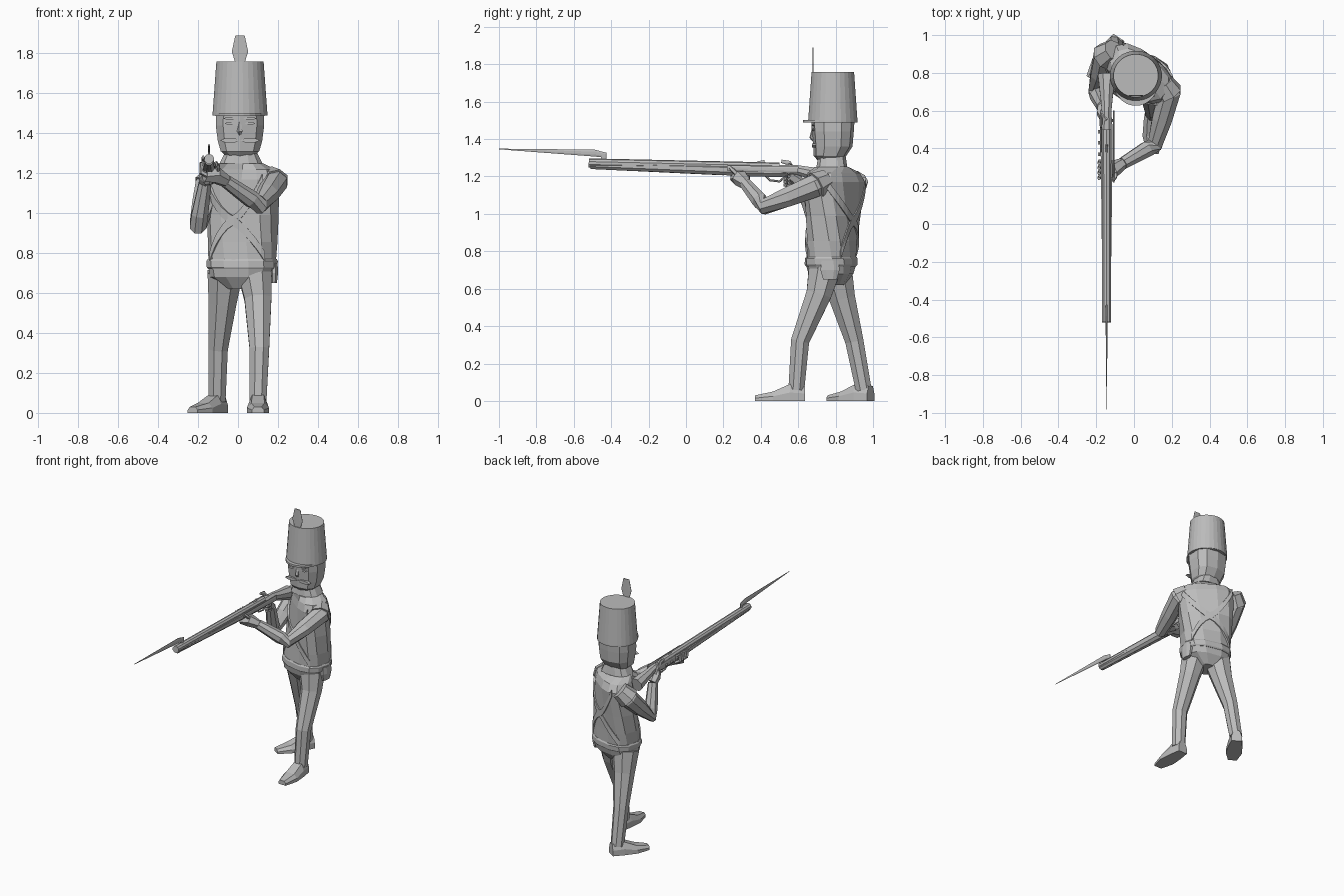
import bpy, bmesh, math
from mathutils import Vector

cube = bpy.data.objects.get("Cube")
if cube:
    bpy.data.objects.remove(cube)

grey = bpy.data.materials.new("plain_grey")
grey.use_nodes = True
grey.diffuse_color = (.5, .5, .5, 1)
grey.node_tree.nodes["Principled BSDF"].inputs["Base Color"].default_value = grey.diffuse_color


def point(x, y, z):
    return Vector((x, y, z))


def height(z):
    return point(0, 0, z)


def skin(name, rings):
    """Bridge a list of point rings and cap both ends."""
    bm = bmesh.new()
    loops = [[bm.verts.new(corner) for corner in ring] for ring in rings]
    for lower, upper in zip(loops, loops[1:]):
        for i in range(len(lower)):
            bm.faces.new((lower[i - 1], lower[i], upper[i], upper[i - 1]))
    bm.faces.new(loops[0])
    bm.faces.new(loops[-1])
    bmesh.ops.recalc_face_normals(bm, faces=bm.faces)
    mesh = bpy.data.meshes.new(name)
    bm.to_mesh(mesh)
    bm.free()
    mesh.materials.append(grey)
    part = bpy.data.objects.new(name, mesh)
    bpy.context.collection.objects.link(part)


def power(value, exponent):
    return math.copysign(abs(value) ** exponent, value)


def oval_point(centre, wide, deep, yaw, degrees, boxy=.75):
    """One point on a level, boxy oval turned by yaw."""
    angle, turn = math.radians(degrees), math.radians(yaw)
    x = wide * power(math.cos(angle), boxy)
    y = deep * power(math.sin(angle), boxy)
    across = point(math.cos(turn), math.sin(turn), 0)
    forward = point(-across.y, across.x, 0)
    return centre + across * x + forward * y


def oval(centre, wide, deep, yaw=0, sides=12, boxy=.75):
    step = 360 / sides
    return [oval_point(centre, wide, deep, yaw, step * (i + .5), boxy) for i in range(sides)]


def tube(name, path, radii, sides=8, squash=1):
    """Tapered tube along a path; squash thins it from side to side."""
    rings = []
    for i, (centre, radius) in enumerate(zip(path, radii)):
        before, after = path[max(i - 1, 0)], path[min(i + 1, len(path) - 1)]
        along = ((centre - before).normalized() + (after - centre).normalized()).normalized()
        side = point(1, 0, 0)
        side = (side - along * side.dot(along)).normalized()
        top = along.cross(side)
        angles = [math.tau * (k + .5) / sides for k in range(sides)]
        rings.append([centre + side * (radius * squash * math.cos(a)) + top * (radius * math.sin(a))
                      for a in angles])
    skin(name, rings)


def lens(name, centre, wide, high, thick):
    """Pointed plate that faces the front."""
    outline = [point(wide * math.cos(math.tau * k / 6), 0, high * math.sin(math.tau * k / 6))
               for k in range(6)]
    skin(name, [[centre + corner + point(0, shift, 0) for corner in outline]
                for shift in (-thick / 2, thick / 2)])


# Coat widens and twists upward, so that the left shoulder leads
def coat_size(f, grow=0):
    centre = point(.02, .775, .72).lerp(point(.03, .795, 1.17), f)
    return centre, .165 + .03 * f + grow, .125 - .012 * f + grow, -12 - 26 * f


neck = point(.015, .78, 1.25)
skin("coat", [oval(*coat_size(f)) for f in (0, .3, .6, 1)]
     + [oval(point(.03, .79, 1.22), .17, .1, -36), oval(neck, .11, .085, -20)])
skin("collar", [oval(neck, .11, .085), oval(neck + height(.06), .08, .075)])
skin("belt", [oval(*coat_size(f, grow)) for f, grow in ((0, .003), (.02, .009), (.09, .009), (.11, .003))])
skin("hips", [oval(*coat_size(0)), oval(point(.015, .775, .68), .155, .115, -10),
              oval(point(.01, .775, .62), .06, .07, -10)])

# Crossed belts on chest and back
for face, middle in (("front", -90), ("back", 90)):
    for label, sign in (("left", 1), ("right", -1)):
        rings = []
        for k in range(13):
            f = 1 - k / 14
            degrees = middle + sign * (58 - k * 9)
            inner = oval_point(*coat_size(f, -.01), degrees)
            outer = oval_point(*coat_size(f, .006), degrees)
            edge = height(.025)
            rings.append([inner - edge, inner + edge, outer + edge, outer - edge])
        skin(f"{face}_{label}_cross_belt", rings)

pouch, drop = point(.18, .77, .7), height(.05)
tube("hip_pouch", [pouch + drop, pouch, pouch - drop], (.05, .055, .04), squash=.4)

# Head and face
face = point(.01, .77, 0)
skull = face + point(0, .015, 0)
skin("head", [oval(centre + height(z), wide, deep, sides=10) for centre, z, wide, deep in
              ((face, 1.285, .07, .065), (face, 1.31, .1, .087), (skull, 1.36, .115, .105),
               (skull, 1.44, .126, .112), (skull, 1.5, .124, .116))])
bridge = point(.01, .69, 1.47)
tube("nose", [bridge, bridge + point(0, -.013, -.06), bridge + point(0, -.006, -.075)],
     (.014, .018, .012), sides=5, squash=.8)
for label, sign in (("left", 1), ("right", -1)):
    cheek = point(.01 + sign * .05, .685, 0)
    lens(label + "_brow", cheek + height(1.475), .035, .007, .03)
    lens(label + "_eye", cheek + height(1.45), .025, .008, .025)
    lens(label + "_moustache", cheek + height(1.365), .05, .012, .02)

# Tall hat with visor and plume
skin("hat", [oval(skull + height(z), wide, wide * .96, sides=28, boxy=1)
             for z, wide in ((1.49, .138), (1.5, .138), (1.76, .119))])
skin("visor", [oval(face + height(z), .125, .145, sides=24, boxy=1) for z in (1.488, 1.502)])
plume = point(.01, .68, 0)
skin("plume", [oval(plume + height(z), wide, .003) for z, wide in ((1.74, .02), (1.81, .042), (1.89, .024))])

# Striding legs
left_ankle, right_ankle = point(.1, .59, .06), point(-.105, .95, .06)
tube("left_leg", [point(.085, .74, .7), point(.1, .71, .57), point(.107, .61, .32), left_ankle],
     (.092, .073, .053, .046))
tube("right_leg", [point(-.065, .8, .7), point(-.078, .835, .55), point(-.1, .9, .32), right_ankle],
     (.095, .075, .053, .046))


def foot(name, ankle, toward):
    """Flat-soled shoe from behind the ankle to the toe."""
    forward = toward.normalized()
    side = point(forward.y, -forward.x, 0)
    heel = point(ankle.x, ankle.y, 0) - forward * .045
    rings = []
    for reach, tall, wide in ((0, .08, .035), (.08, .09, .048), (.17, .05, .055), (.265, .03, .03)):
        sole, left, top = heel + forward * reach, side * wide, height(tall)
        rings.append([sole - left, sole + left, sole + left + top / 2,
                      sole + left * .6 + top, sole - left * .6 + top, sole - left + top / 2])
    skin(name, rings)


foot("left_foot", left_ankle, point(0, -1, 0))
foot("right_foot", right_ankle, point(-.5, -.75, 0))


# Arms with flared shoulders
def arm(label, inside, shoulder, elbow, wrist):
    bend = elbow.lerp(wrist, .25)
    tube(label + "_arm", [inside, shoulder, elbow.lerp(shoulder, .5), elbow, bend, wrist],
         (.055, .066, .057, .045, .045, .034))
    tube(label + "_shoulder_wing", [inside, shoulder], (.06, .076))


left_wrist, right_wrist = point(-.06, .32, 1.16), point(-.165, .62, 1.15)
arm("left", point(.15, .75, 1.18), point(.185, .69, 1.15), point(.11, .42, 1.04), left_wrist)
arm("right", point(-.105, .92, 1.19), point(-.155, .885, 1.13), point(-.2, .7, .94), right_wrist)


# Musket, measured along its bore
def bore(y, lift=0, aside=0):
    return point(aside - .145, y, 1.26 - .023 * y + lift)


tube("barrel", [bore(-.52), bore(.5)], (.025, .026), sides=10)
tube("stock", [bore(-.51, -.01), bore(.3, -.02), bore(.5, -.02), bore(.59, -.01), bore(.66, -.025), bore(.79, -.05)],
     (.022, .033, .035, .027, .034, .05))
tube("ramrod", [bore(-.5, -.025), bore(.2, -.042)], (.007, .007), sides=6)
tube("lock_plate", [bore(.38, -.01, -.03), bore(.57, -.01, -.03)], (.022, .022), squash=.25)
tube("side_plate", [bore(.22, -.01, .038), bore(.6, -.01, .038)], (.015, .02), squash=.25)
tube("hammer", [bore(.56, 0, -.03), bore(.55, .025, -.03), bore(.51, .033, -.03)], (.016, .015, .01), squash=.6)
tube("rear_sight", [bore(.38, .02), bore(.42, .025)], (.01, .014), squash=.5)
tube("trigger_guard", [bore(.42, -.04), bore(.45, -.07), bore(.5, -.075), bore(.54, -.04)],
     (.006, .006, .006, .006), sides=6)
for number in range(3):
    y = .36 + .06 * number
    tube(f"lock_screw_{number}", [bore(y, -.015, -.038), bore(y + .018, -.015, -.038)], (.009, .009), sides=6)
tube("bayonet", [bore(-.44, .01), bore(-.44, .045), bore(-.49, .054), bore(-1, .064)],
     (.016, .02, .02, .002), squash=.3)

# Hands gripping the musket
tube("left_palm", [left_wrist, point(-.11, .29, 1.19), point(-.165, .27, 1.195)], (.032, .045, .038), sides=6)
tube("right_palm", [right_wrist, point(-.165, .59, 1.18), bore(.55, -.04)], (.03, .035, .03), sides=6)
finger = (.013, .012, .009)
for number in range(4):
    y, curl = .25 + .027 * number, height(.018 * number)
    tube(f"left_finger_{number}", [bore(y, -.07), bore(y, -.05, -.037), bore(y - .01, 0, -.04)], finger, sides=5)
    knuckle = point(-.14, .53, 1.155) + curl
    tube(f"right_finger_{number}", [knuckle + point(-.02, .04, 0), knuckle, knuckle + point(.03, .02, .01)],
         finger, sides=5)
tube("left_thumb", [bore(.29, -.06, .045), bore(.25, -.02, .045), bore(.23, 0, .033)], finger, sides=5)
tube("right_thumb", [bore(.6, -.04, -.02), bore(.57, .005, -.023), bore(.55, .015)], finger, sides=5)
